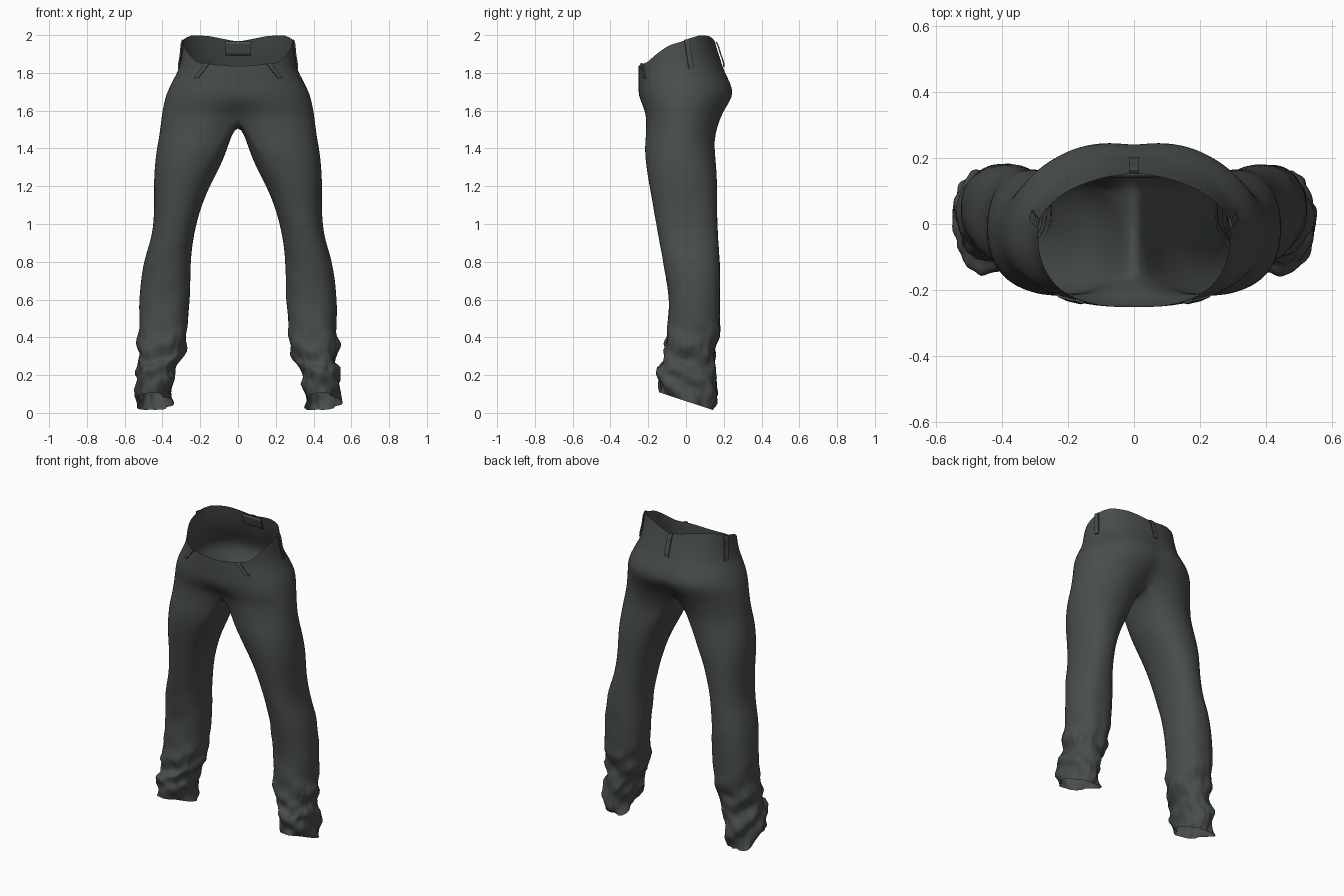
import bpy, bmesh, math, random
from mathutils import Vector

if "Cube" in bpy.data.objects:
    bpy.data.objects.remove(bpy.data.objects["Cube"])

random.seed(4)
OUT, INN = 26, 14          # columns on the outer half and along the inner leg
COLS = OUT + INN
CROTCH = 1.57
YC = -0.02

# height: half width, front y, back y
PELVIS = [(1.50, .41, -.222, .185), (1.57, .405, -.228, .212), (1.65, .39, -.245, .25),
          (1.70, .375, -.252, .266), (1.76, .345, -.252, .242), (1.82, .312, -.252, .205),
          (1.90, .297, -.250, .172), (2.00, .287, -.245, .143)]
# height: inner x, outer x, front y, back y
LEG = [(0.00, .355, .535, -.13, .150), (.06, .35, .545, -.145, .155), (.12, .34, .53, -.15, .165),
       (.19, .34, .545, -.145, .165), (.25, .315, .51, -.11, .135), (.30, .275, .525, -.11, .16),
       (.35, .275, .545, -.115, .15), (.41, .27, .52, -.105, .18), (.50, .265, .522, -.095, .18),
       (.60, .253, .525, -.087, .18), (.80, .252, .50, -.12, .18), (.90, .24, .465, -.14, .172),
       (1.0, .222, .447, -.158, .166), (1.1, .192, .443, -.175, .165), (1.2, .15, .446, -.193, .165),
       (1.3, .095, .442, -.213, .165), (1.4, .056, .43, -.23, .165), (1.48, .032, .414, -.226, .175),
       (1.57, 0, .405, -.228, .212)]
RIM = [(-90, 1.835), (-50, 1.855), (-15, 1.945), (10, 1.98), (35, 2.0), (60, 1.995), (90, 1.965)]


def look(table, t):
    """Linear lookup in a table sorted by its first column."""
    t = min(max(t, table[0][0]), table[-1][0])
    for p, q in zip(table, table[1:]):
        if t <= q[0]:
            f = (t - p[0]) / (q[0] - p[0])
            return [u + (v - u) * f for u, v in zip(p[1:], q[1:])]


def smooth(lo, hi, t):
    t = min(max((t - lo) / (hi - lo), 0), 1)
    return t * t * (3 - 2 * t)


def outline(a, z, width, front, back):
    """Half outline of the hips from the front centre (-90) to the back centre (90)."""
    c, s = max(math.cos(a), 0), math.sin(a)
    if c < 1e-6:
        c = 0
    if s < 0:
        x, y = width * c ** .8, YC - (YC - front) * (-s) ** .85
        dent = .35 * (1 - smooth(1.52, 1.68, z))
    else:
        x, y = width * c ** .95, YC + (back - YC) * s
        dent = .07 * (1 - smooth(1.75, 1.9, z)) + .36 * (1 - smooth(1.5, 1.68, z))
    y = YC + (y - YC) * (1 - dent * max(1 - x / width * 1.6, 0) ** 2)
    return x, y


def hip(a, z):
    return Vector((*outline(a, z, *look(PELVIS, z)), z))


def leg_point(c, z, side):
    xi, xo, yf, yb = look(LEG, z)
    # D-shaped section near the crotch
    if c <= OUT:
        t = c / OUT
        dx, dy = outline(math.pi * (t - .5), z, xo - xi, yf, yb)
        ang = math.radians(-115 + 230 * t)
    else:
        t = (c - OUT) / INN
        y0 = outline(math.pi / 2, z, xo - xi, yf, yb)[1]
        y1 = outline(-math.pi / 2, z, xo - xi, yf, yb)[1]
        dx, dy = 0, y0 + (y1 - y0) * t
        ang = math.radians(115 + 130 * t)
    # rounded section further down
    ca, sa = math.cos(ang), math.sin(ang)
    ex = (xi + xo) / 2 + (xo - xi) / 2 * math.copysign(abs(ca) ** .9, ca)
    ey = (yf + yb) / 2 + (yb - yf) / 2 * math.copysign(abs(sa) ** .9, sa)
    w = 1 - smooth(1.2, CROTCH, z)
    x, y = xi + dx, dy
    x, y = x + (ex - x) * w, y + (ey - y) * w
    # crumpled cloth, strongest near the ankle
    amp = .019 * (1 - smooth(.32, .5, z)) + .004 * (1 - smooth(.6, 1.2, z))
    k = amp * (.6 * math.sin(3 * ang + 38 * z + side) + .4 * math.sin(5 * ang - 55 * z + 2 * side)
               + random.uniform(-.45, .45))
    x, y = x + k * ca, y + k * sa
    # slanted hem, low at the heel
    low = 1 - smooth(0, .38, z)
    return Vector((x, y, z + low * (.062 - .33 * y) + .5 * k * (1 - low) * (z < .5)))


def make_object(name, bm, mat):
    me = bpy.data.meshes.new(name)
    bm.to_mesh(me)
    bm.free()
    ob = bpy.data.objects.new(name, me)
    bpy.context.collection.objects.link(ob)
    me.materials.append(mat)
    return ob


def material(name, rgb):
    m = bpy.data.materials.new(name)
    m.diffuse_color = (*rgb, 1)
    m.use_nodes = True
    m.node_tree.nodes["Principled BSDF"].inputs["Base Color"].default_value = m.diffuse_color
    return m


cloth = material("dark_olive_cloth", (.066, .076, .067))

# Trousers: hips and legs as one open sheet
bm = bmesh.new()
leg_z = [.045 * i for i in range(12)] + [.56 + .07 * i for i in range(13)] + [1.475]
leg_z.sort(reverse=True)
for side in (1, -1):
    def add(p):
        return bm.verts.new((p.x * side, p.y, p.z))

    def quad(*v):
        bm.faces.new(v if side > 0 else v[::-1])

    # hips, from the crotch level up to the curved waist rim
    angles = [math.pi * (c / OUT - .5) for c in range(OUT + 1)]
    rows = []
    for r in range(11):
        row = []
        for a in angles:
            rim = look(RIM, math.degrees(a))[0]
            row.append(add(hip(a, CROTCH + (rim - CROTCH) * r / 10)))
        rows.append(row)
    for lo, hi in zip(rows, rows[1:]):
        for c in range(OUT):
            quad(lo[c], lo[c + 1], hi[c + 1], hi[c])

    # crotch seam closes the top ring of the leg
    ring = list(rows[0])
    y0, y1 = ring[-1].co.y, ring[0].co.y
    for c in range(1, INN):
        t = c / INN
        ring.append(add(Vector((0, y0 + (y1 - y0) * t, CROTCH - .05 * math.sin(math.pi * t) ** .7))))

    # leg down to the hem
    for z in leg_z:
        new = [add(leg_point(c, z, side)) for c in range(COLS)]
        for c in range(COLS):
            d = (c + 1) % COLS
            quad(new[c], new[d], ring[d], ring[c])
        ring = new
bmesh.ops.remove_doubles(bm, verts=[v for v in bm.verts if abs(v.co.x) < 1e-5], dist=1e-4)
for f in bm.faces:
    f.smooth = True
trousers = make_object("trousers", bm, cloth)
sub = trousers.modifiers.new("soften", 'SUBSURF')
sub.levels = sub.render_levels = 1


def strip(name, deg, top, bottom, slant, width, offset, sign=1, depth=.007):
    """A thin band following the hip surface."""
    sheet = bmesh.new()
    prev, n = None, 6
    for i in range(n + 1):
        t = i / n
        z = top + (bottom - top) * t
        a = math.radians(deg + slant * t)
        p = hip(a, z)
        tan = (hip(a + .02, z) - hip(a - .02, z)) if abs(deg) < 89 else Vector((-1, 0, 0))
        tan.normalize()
        out = Vector((tan.y, -tan.x, 0))
        lift = offset if 0 < i < n else offset * .5
        pair = []
        for w in (-.5, .5):
            q = p + tan * w * width + out * lift
            pair.append(sheet.verts.new((q.x * sign, q.y, q.z)))
        if prev:
            sheet.faces.new((prev[0], pair[0], pair[1], prev[1]) if sign > 0
                            else (prev[1], pair[1], pair[0], prev[0]))
        prev = pair
    ob = make_object(name, sheet, cloth)
    mod = ob.modifiers.new("thickness", 'SOLIDIFY')
    mod.thickness, mod.offset = depth, 0


# Belt loops: two at the front, two at the sides, one at the back
for sign, tag in ((1, "right"), (-1, "left")):
    strip("front_belt_loop_" + tag, -63, 1.85, 1.77, 9, .026, .008, sign)
    strip("side_belt_loop_" + tag, 8, 1.975, 1.82, 4, .028, .009, sign)
strip("back_belt_loop", 90, 1.965, 1.83, 0, .03, .011)

# Label patch inside the back of the waist
strip("inner_waist_patch", 90, 1.965, 1.89, 0, .135, -.016, depth=.004)
